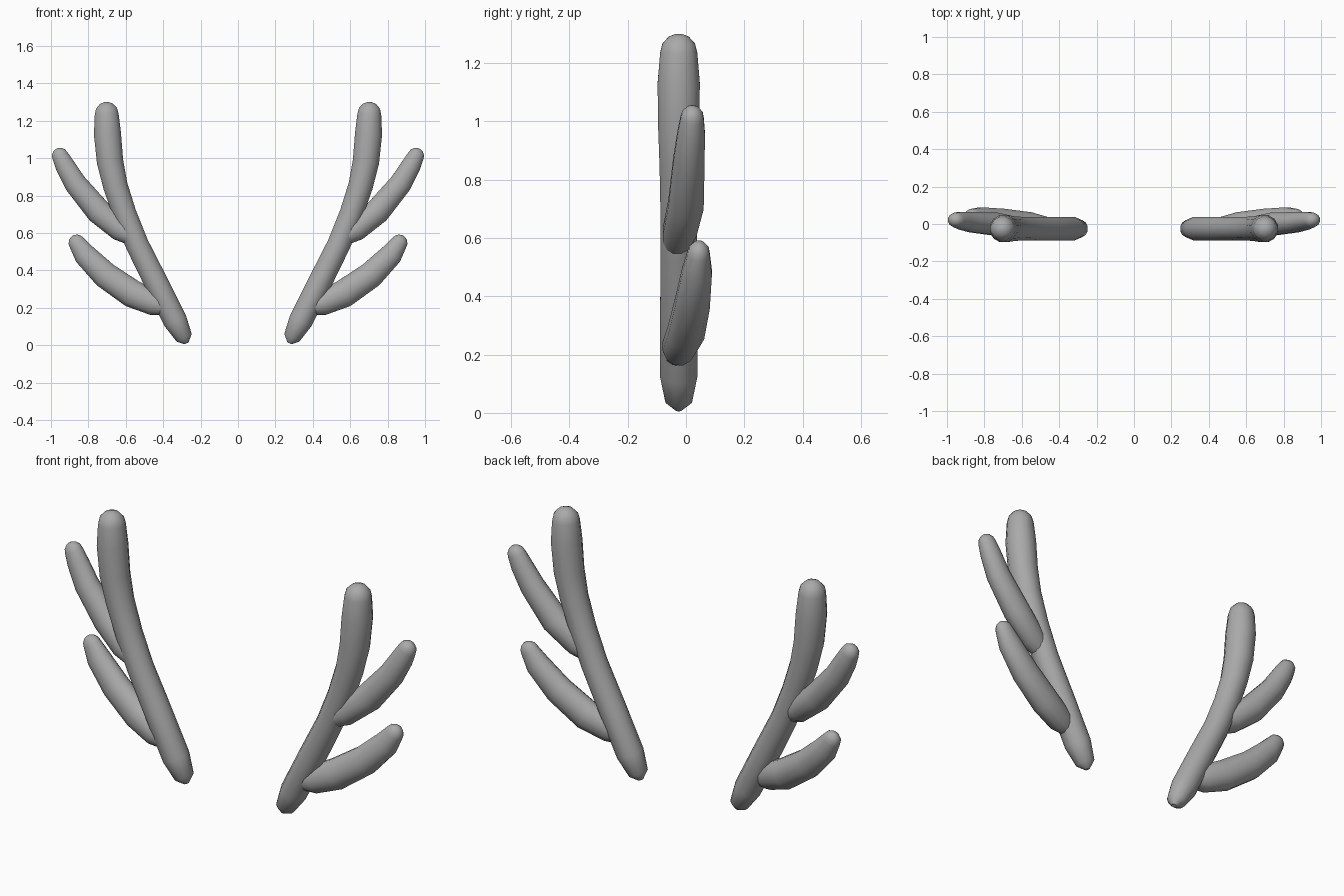
import bpy
import bmesh
import math
from mathutils import Vector

cube = bpy.data.objects.get("Cube")
if cube:
    bpy.data.objects.remove(cube, do_unlink=True)

SIDES = 12

horn = bpy.data.materials.new("horn_grey")
horn.use_nodes = True
colour = (0.4, 0.4, 0.4, 1)
horn.diffuse_color = colour
horn.node_tree.nodes["Principled BSDF"].inputs["Base Color"].default_value = colour


def branch(name, side, path, depth=1.0):
    """Round tube along (x, y, z, radius) points, closed with a cap at each end."""
    bm = bmesh.new()
    points = [Vector(p[:3]) for p in path]
    rings = []
    for i, centre in enumerate(points):
        along = points[min(i + 1, len(points) - 1)] - points[max(i - 1, 0)]
        along.normalize()
        across = Vector((0, 1, 0)).cross(along).normalized()
        back = along.cross(across)
        ring = []
        for k in range(SIDES):
            a = math.tau * (k + 0.5) / SIDES
            p = centre + path[i][3] * (across * math.cos(a) + back * math.sin(a) * depth)
            ring.append(bm.verts.new((p.x * side, p.y, p.z)))
        rings.append(ring)
    for low, high in zip(rings, rings[1:]):
        for k in range(SIDES):
            n = (k + 1) % SIDES
            bm.faces.new((low[k], low[n], high[n], high[k]))
    bm.faces.new(rings[0])
    bm.faces.new(rings[-1])
    bmesh.ops.recalc_face_normals(bm, faces=bm.faces)
    mesh = bpy.data.meshes.new(name)
    bm.to_mesh(mesh)
    bm.free()
    mesh.materials.append(horn)
    obj = bpy.data.objects.new(name, mesh)
    bpy.context.collection.objects.link(obj)
    bpy.ops.object.select_all(action="DESELECT")
    obj.select_set(True)
    bpy.context.view_layer.objects.active = obj
    bpy.ops.object.shade_smooth_by_angle(angle=math.radians(38))


def round_tip(path):
    """Extend a path with shrinking rings that form a domed end."""
    end, before = Vector(path[-1][:3]), Vector(path[-2][:3])
    along, r = (end - before).normalized(), path[-1][3]
    dome = [(*(end + along * r * math.sin(a)), r * math.cos(a)) for a in (0.5, 1.0, 1.4)]
    return path + dome


main_beam = [
    (0.275, -0.025, 0.010, 0.012), (0.288, -0.025, 0.040, 0.047),
    (0.335, -0.025, 0.130, 0.066), (0.445, -0.025, 0.350, 0.066),
    (0.540, -0.025, 0.540, 0.064), (0.605, -0.025, 0.700, 0.065),
    (0.655, -0.025, 0.850, 0.068), (0.684, -0.025, 0.980, 0.073),
    (0.698, -0.025, 1.130, 0.075), (0.702, -0.025, 1.235, 0.066)]
upper_tine = [
    (0.550, -0.035, 0.575, 0.050), (0.630, -0.022, 0.620, 0.066),
    (0.745, 0.000, 0.715, 0.070), (0.870, 0.010, 0.865, 0.062),
    (0.925, 0.018, 0.960, 0.054), (0.950, 0.021, 1.010, 0.046)]
lower_tine = [
    (0.390, -0.035, 0.210, 0.050), (0.450, -0.025, 0.225, 0.068),
    (0.565, 0.000, 0.275, 0.077), (0.710, 0.022, 0.375, 0.073),
    (0.820, 0.038, 0.485, 0.062), (0.860, 0.043, 0.545, 0.047)]

# Matching antlers on both sides
for label, side in (("left", 1), ("right", -1)):
    branch(label + "_antler_beam", side, round_tip(main_beam))
    branch(label + "_antler_upper_tine", side, round_tip(upper_tine), 0.9)
    branch(label + "_antler_lower_tine", side, round_tip(lower_tine), 0.85)
